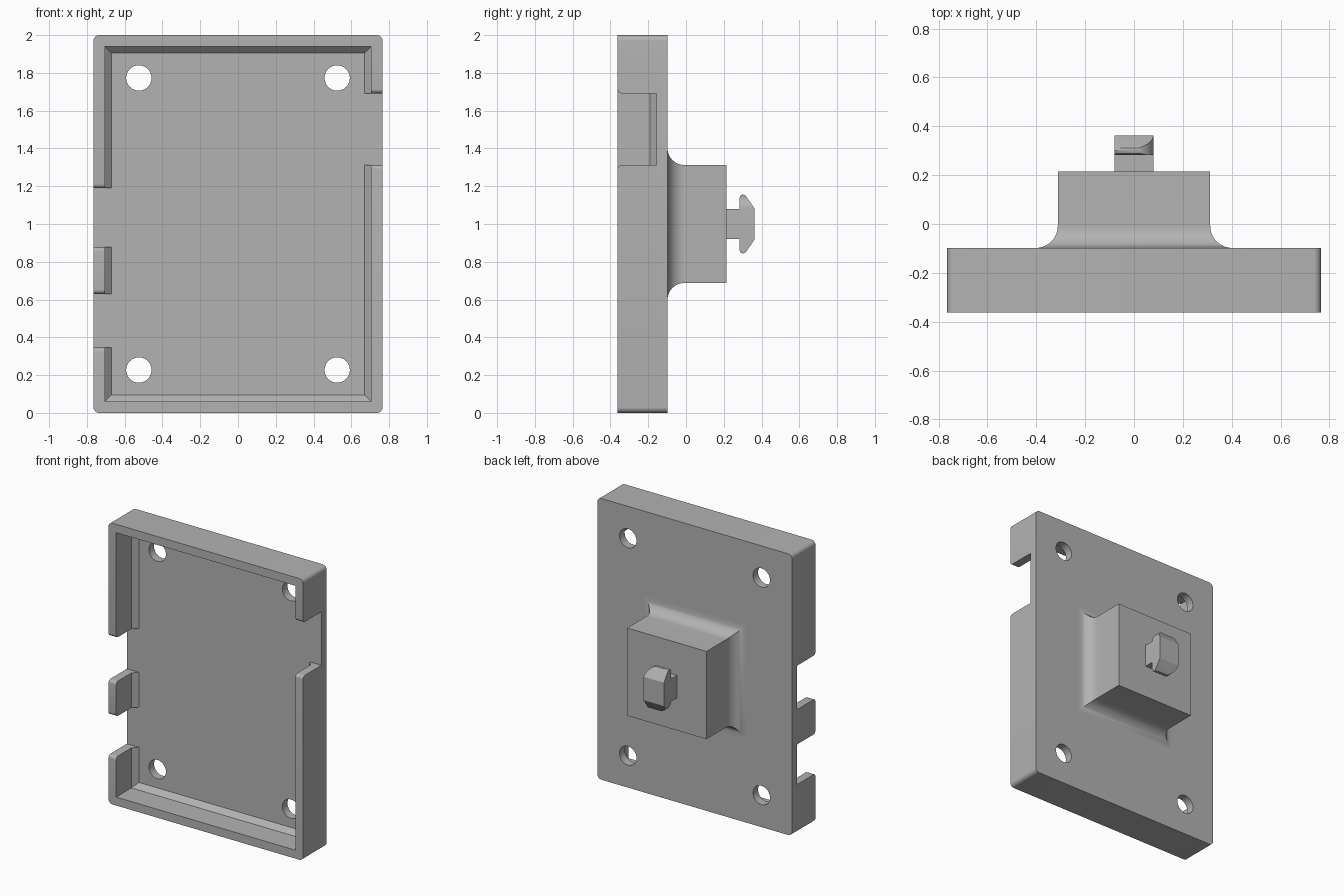
import bpy
import bmesh
from math import sin, cos, pi

cube = bpy.data.objects.get("Cube")
if cube:
    bpy.data.objects.remove(cube, do_unlink=True)

grey = bpy.data.materials.new("plain grey")
grey.use_nodes = True
COLOUR = (0.45, 0.45, 0.45, 1)
grey.diffuse_color = COLOUR
grey.node_tree.nodes["Principled BSDF"].inputs["Base Color"].default_value = COLOUR


def loft(name, rings):
    """Skin a closed solid through rings of equal length."""
    bm = bmesh.new()
    loops = [[bm.verts.new(p) for p in ring] for ring in rings]
    n = len(loops[0])
    for a, b in zip(loops, loops[1:]):
        for i in range(n):
            j = (i + 1) % n
            bm.faces.new((a[i], a[j], b[j], b[i]))
    bm.faces.new(loops[0])
    bm.faces.new(loops[-1])
    bmesh.ops.recalc_face_normals(bm, faces=bm.faces)
    mesh = bpy.data.meshes.new(name)
    bm.to_mesh(mesh)
    bm.free()
    mesh.materials.append(grey)
    obj = bpy.data.objects.new(name, mesh)
    bpy.context.collection.objects.link(obj)
    return obj


def along_y(name, outline, y0, y1):
    return loft(name, [[(x, y, z) for x, z in outline] for y in (y0, y1)])


def along_x(name, outline, x0, x1):
    return loft(name, [[(x, y, z) for y, z in outline] for x in (x0, x1)])


def activate(obj):
    bpy.ops.object.select_all(action="DESELECT")
    obj.select_set(True)
    bpy.context.view_layer.objects.active = obj


def boolean(obj, tool, operation="DIFFERENCE"):
    activate(obj)
    mod = obj.modifiers.new("cut", "BOOLEAN")
    mod.operation = operation
    mod.solver = "EXACT"
    mod.object = tool
    bpy.ops.object.modifier_apply(modifier=mod.name)
    bpy.data.objects.remove(tool, do_unlink=True)


def arc(cx, cz, r, start, end, steps=8):
    return [(cx + r * cos(start + (end - start) * i / steps),
             cz + r * sin(start + (end - start) * i / steps)) for i in range(steps + 1)]


def rect(w, h, y):
    """Rectangle centred on the tray's middle height."""
    return [(sx * w, y, 1 + sz * h) for sx, sz in ((1, 1), (-1, 1), (-1, -1), (1, -1))]


FRONT, FLOOR, BACK = -0.362, -0.156, -0.098
HALF_W, R = 0.765, 0.03

# Tray: rounded slab
corners = ((1, 1), (-1, 1), (-1, -1), (1, -1))
outline = []
for k, (sx, sz) in enumerate(corners):
    outline += arc(sx * (HALF_W - R), 1 + sz * (1 - R), R, k * pi / 2, (k + 1) * pi / 2)
tray = along_y("tray", outline, FRONT, BACK)

# Hollow with a chamfer round the floor
boolean(tray, loft("hollow", [rect(0.67, 0.905, FLOOR), rect(0.705, 0.94, FLOOR - 0.035),
                              rect(0.705, 0.94, -0.5)]))

# Screw holes
for sx, sz in corners:
    boolean(tray, along_y("hole", arc(sx * 0.525, 1 + sz * 0.773, 0.067, 0, 2 * pi, 40)[:-1],
                          -0.5, 0))

# Side openings, with rounded wall ends at the rim
F = 0.022
for side, low, high in ((1, 1.312, 1.692), (-1, 0.345, 0.63), (-1, 0.878, 1.19)):
    profile = [(FLOOR, high), (FLOOR, low)]
    profile += arc(FRONT + F, low - F, F, pi / 2, pi, 6)
    profile += [(-0.5, low - F), (-0.5, high + F)]
    profile += arc(FRONT + F, high + F, F, pi, 1.5 * pi, 6)
    boolean(tray, along_x("opening", profile, side * 0.6, side * 0.9))

# Mount block with a concave flare onto the tray back
W, FL = 0.312, 0.09
rings = [rect(W, W, 0.215)]
for i in range(13):
    t = pi / 2 * i / 12
    w = W + FL - FL * cos(t)
    rings.append(rect(w, w, BACK + FL - FL * sin(t)))
rings.append(rect(W + FL, W + FL, BACK - 0.015))
block = loft("mount_block", rings)

# Locking peg: T profile, then two opposite corners rounded off
half = [(0.2, 0.08), (0.282, 0.08), (0.282, 0.135), (0.288, 0.15), (0.3, 0.156),
        (0.312, 0.153), (0.32, 0.145), (0.362, 0.083)]
tee = [(y, 1 + z) for y, z in half] + [(y, 1 - z) for y, z in reversed(half)]
P = 0.08
peg = along_x("locking_peg", tee, -P, P)
shape = [(P, 0.8)] + arc(0, 1.076, P, 0, pi / 2, 12) + [(-P, 1.156)]
shape = arc(0, 1.076, P, 0, pi / 2, 12) + [(-P, 1.156)]
shape += arc(0, 0.924, P, pi, 1.5 * pi, 12) + [(P, 0.844)]
boolean(peg, along_y("peg_outline", shape, 0.1, 0.5), "INTERSECT")

for obj in (tray, block, peg):
    activate(obj)
    bpy.ops.object.shade_smooth_by_angle(angle=pi / 6)
